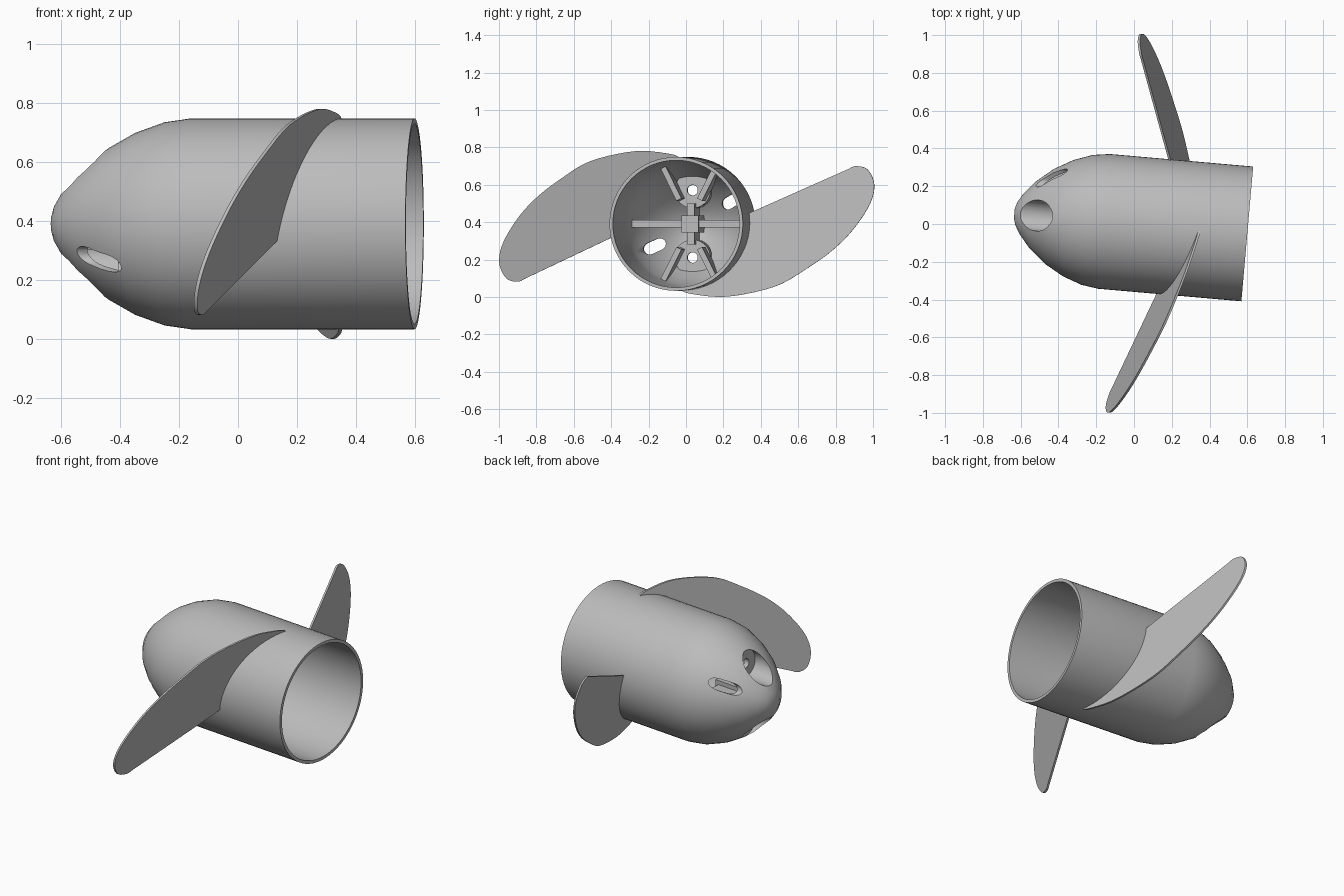
import bpy, bmesh, math
from mathutils import Matrix, Vector

if "Cube" in bpy.data.objects:
    bpy.data.objects.remove(bpy.data.objects["Cube"], do_unlink=True)

# Whole assembly is modelled along x, then turned and lifted into place
PLACE = Matrix.Translation((0, 0, 0.391)) @ Matrix.Rotation(math.radians(-5), 4, 'Z')
R = 0.358
NOSE = [(-0.16, R), (-0.25, 0.345), (-0.35, 0.309), (-0.45, 0.252),
        (-0.54, 0.177), (-0.6, 0.105), (-0.626, 0.06), (-0.636, 0.025)]

grey = bpy.data.materials.new("plain grey")
grey.use_nodes = True
grey.diffuse_color = (0.5, 0.5, 0.5, 1)
grey.node_tree.nodes["Principled BSDF"].inputs["Base Color"].default_value = (0.5, 0.5, 0.5, 1)


def finish(name, bm):
    bmesh.ops.recalc_face_normals(bm, faces=bm.faces)
    mesh = bpy.data.meshes.new(name)
    bm.to_mesh(mesh)
    bm.free()
    mesh.materials.append(grey)
    obj = bpy.data.objects.new(name, mesh)
    bpy.context.collection.objects.link(obj)
    obj.matrix_world = PLACE
    return obj


def lathe(name, profile, steps=64):
    bm = bmesh.new()
    rings = []
    for x, r in profile:
        angles = [2 * math.pi * i / steps for i in range(steps)]
        rings.append([bm.verts.new((x, r * math.cos(a), r * math.sin(a))) for a in angles])
    for a, b in zip(rings, rings[1:]):
        for i in range(steps):
            j = (i + 1) % steps
            bm.faces.new((a[i], a[j], b[j], b[i]))
    bm.faces.new(rings[0])
    bm.faces.new(rings[-1])
    return finish(name, bm)


def rod(name, x0, x1, y, z, r):
    bm = bmesh.new()
    m = Matrix.Translation(((x0 + x1) / 2, y, z)) @ Matrix.Rotation(math.pi / 2, 4, 'Y')
    bmesh.ops.create_cone(bm, cap_ends=True, segments=40, radius1=r, radius2=r,
                          depth=x1 - x0, matrix=m)
    return finish(name, bm)


def bar(name, x0, x1, p, q, width):
    # Box running from p to q in the cross-section
    p, q = Vector(p), Vector(q)
    d, mid = q - p, (p + q) / 2
    bm = bmesh.new()
    m = (Matrix.Translation(((x0 + x1) / 2, mid.x, mid.y))
         @ Matrix.Rotation(math.atan2(d.y, d.x), 4, 'X')
         @ Matrix.Diagonal((x1 - x0, d.length, width, 1)))
    bmesh.ops.create_cube(bm, size=1, matrix=m)
    return finish(name, bm)


def slot(name, x0, x1, centre, angle, length, r):
    # Rounded slot pushed along the axis
    pts = []
    for side in (1, -1):
        for i in range(9):
            a = (0 if side > 0 else math.pi) - math.pi / 2 + math.pi * i / 8
            pts.append(Vector((side * length / 2 + r * math.cos(a), r * math.sin(a))))
    bm = bmesh.new()
    turn = Matrix.Rotation(angle, 2)
    flat = [turn @ p + Vector(centre) for p in pts]
    face = bm.faces.new([bm.verts.new((x0, p.x, p.y)) for p in flat])
    out = bmesh.ops.extrude_face_region(bm, geom=[face])
    bmesh.ops.translate(bm, vec=(x1 - x0, 0, 0),
                        verts=[v for v in out["geom"] if isinstance(v, bmesh.types.BMVert)])
    return finish(name, bm)


def combine(obj, helper, operation):
    mod = obj.modifiers.new(operation.lower(), 'BOOLEAN')
    mod.operation, mod.solver, mod.object = operation, 'EXACT', helper


def bake(obj):
    deps = bpy.context.evaluated_depsgraph_get()
    mesh = bpy.data.meshes.new_from_object(obj.evaluated_get(deps))
    obj.modifiers.clear()
    obj.data = mesh


def smooth(obj, degrees=30):
    bpy.ops.object.select_all(action='DESELECT')
    obj.select_set(True)
    bpy.context.view_layer.objects.active = obj
    bpy.ops.object.shade_smooth_by_angle(angle=math.radians(degrees))


# Hollow spinner shell and the solid that trims the inner parts
T = 0.018
inner = [(x + T * 0.8, max(r - T, 0.012)) for x, r in NOSE]
shell = lathe("spinner_shell", [(0.602, R)] + NOSE)
cavity = lathe("cavity_cutter", [(0.7, R - T)] + inner)
trim = lathe("nose_trim", [(0.3, R - 0.006)] + [(x + 0.006, r - 0.006) for x, r in NOSE])
cutters = [cavity]

# Screw recesses, screw holes and side slots
bores = []
for s, word in ((1, "upper"), (-1, "lower")):
    bores.append(rod(word + "_recess_cutter", -0.8, -0.43, 0, s * 0.18, 0.082))
    bores.append(rod(word + "_screw_cutter", -0.8, 0, 0, s * 0.18, 0.028))
    cutters.append(slot(word + "_slot_cutter", -0.8, -0.2, (s * 0.205, s * 0.12),
                        math.radians(28), 0.05, 0.032))
for c in cutters + bores[::2]:
    combine(shell, c, 'DIFFERENCE')

# Inner bosses, ribs and braces
parts = [bar("cross_rib", -0.62, -0.27, (-0.34, 0), (0.34, 0), 0.04),
         bar("centre_rib", -0.62, -0.29, (0, -0.11), (0, 0.11), 0.04),
         bar("centre_block", -0.62, -0.25, (-0.045, 0), (0.045, 0), 0.09)]
for s, word in ((1, "upper"), (-1, "lower")):
    parts.append(rod(word + "_screw_boss", -0.62, -0.40, 0, s * 0.18, 0.096))
    for t, side in ((1, "left"), (-1, "right")):
        parts.append(bar(f"{word}_{side}_brace", -0.45, -0.2, (t * 0.055, s * 0.13),
                         (t * 0.155, s * 0.33), 0.03))
for p in parts:
    combine(p, trim, 'INTERSECT')
    for b in bores:
        combine(p, b, 'DIFFERENCE')
for obj in [shell] + parts:
    bake(obj)
    smooth(obj)
for helper in cutters + bores + [trim]:
    bpy.data.objects.remove(helper, do_unlink=True)


# Flat slanted blades with a rounded outer edge
EDGE = [(-0.87, -0.294), (-0.908, -0.309), (-0.969, -0.291), (-1.006, -0.211),
        (-0.985, -0.105), (-0.9, 0.03), (-0.795, 0.14), (-0.66, 0.24), (-0.493, 0.336),
        (-0.245, 0.389), (-0.056, 0.374), (0, 0.353)]


def curve_through(points, steps=5):
    p = [Vector(v) for v in points]
    p = [p[0]] + p + [p[-1]]
    out = []
    for a, b, c, d in zip(p, p[1:], p[2:], p[3:]):
        for i in range(steps):
            t = i / steps
            out.append(0.5 * (2 * b + (c - a) * t + (2 * a - 5 * b + 4 * c - d) * t ** 2
                              + (3 * b - a - 3 * c + d) * t ** 3))
    return out + [p[-1]]


def blade(name, spin):
    outline = curve_through(EDGE)
    for i in range(1, 21):
        a = math.radians(90 + 99 * i / 20)
        outline.append(Vector((0.35 * math.cos(a), 0.35 * math.sin(a))))
    bm = bmesh.new()
    face = bm.faces.new([bm.verts.new((0.259 + 0.2635 * p.x + 0.236 * p.y, p.x, p.y))
                         for p in outline])
    out = bmesh.ops.extrude_face_region(bm, geom=[face])
    bmesh.ops.translate(bm, vec=(0.012, 0, 0),
                        verts=[v for v in out["geom"] if isinstance(v, bmesh.types.BMVert)])
    bmesh.ops.rotate(bm, matrix=Matrix.Rotation(spin, 3, 'X'), verts=bm.verts)
    smooth(finish(name, bm))


blade("front_blade", 0)
blade("back_blade", math.pi)
